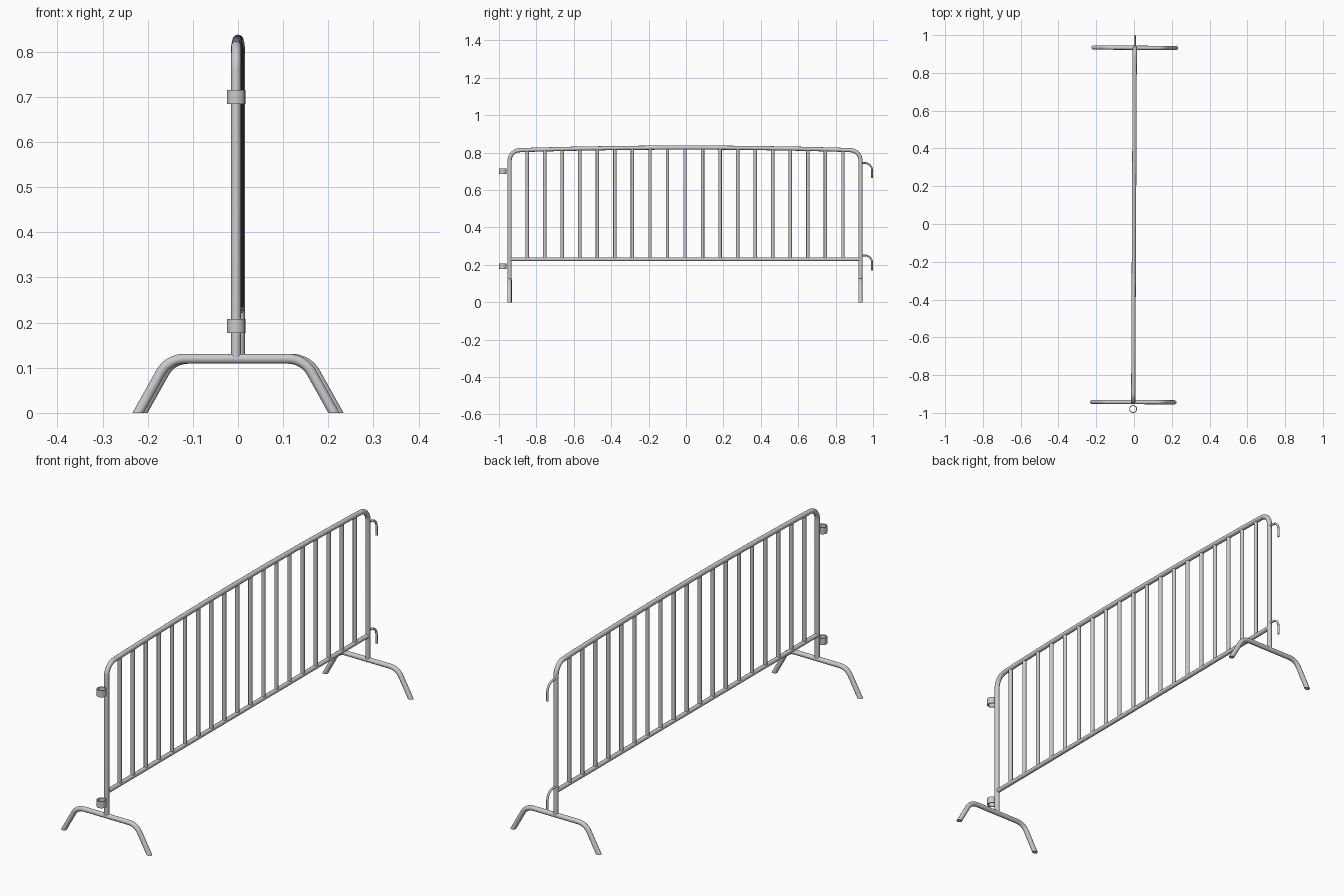
import bpy, bmesh, math
from mathutils import Vector

if "Cube" in bpy.data.objects:
    bpy.data.objects.remove(bpy.data.objects["Cube"])

YAW = -0.0045          # whole barrier sits very slightly turned
Y0, Y1 = -0.943, 0.933  # end post positions
FOOT_Z = 0.12


def finish(name, bm):
    bmesh.ops.recalc_face_normals(bm, faces=bm.faces[:])
    me = bpy.data.meshes.new(name)
    bm.to_mesh(me)
    bm.free()
    ob = bpy.data.objects.new(name, me)
    bpy.context.collection.objects.link(ob)
    ob.rotation_euler.z = YAW
    bpy.context.view_layer.objects.active = ob
    bpy.ops.object.select_all(action='DESELECT')
    ob.select_set(True)
    bpy.ops.object.shade_smooth_by_angle(angle=math.radians(40))
    return ob


def tube(name, pts, r, plane=(1, 0, 0), end_normal=None, seg=16):
    """Sweep a mitred round tube along a planar path."""
    pts = [Vector(p) for p in pts]
    u = Vector(plane)
    bm = bmesh.new()
    rings = []
    for i, p in enumerate(pts):
        t_in = (p - pts[i - 1]).normalized() if i else None
        t_out = (pts[i + 1] - p).normalized() if i < len(pts) - 1 else None
        t = t_in or t_out
        if t_in and t_out:
            m = t_in + t_out
        else:
            m = Vector(end_normal) if end_normal else t
        v = t.cross(u)
        ring = []
        for k in range(seg):
            a = 2 * math.pi * k / seg
            d = r * (math.cos(a) * u + math.sin(a) * v)
            ring.append(bm.verts.new(p + d - t * (d.dot(m) / t.dot(m))))
        rings.append(ring)
    for a, b in zip(rings, rings[1:]):
        for k in range(seg):
            j = (k + 1) % seg
            bm.faces.new((a[k], a[j], b[j], b[k]))
    bm.faces.new(rings[0])
    bm.faces.new(rings[-1])
    return finish(name, bm)


def fillet(prev, corner, nxt, radius, n=8):
    """Points of a round bend replacing a corner."""
    c = Vector(corner)
    a, b = (Vector(prev) - c).normalized(), (Vector(nxt) - c).normalized()
    half = a.angle(b) / 2
    centre = c + (a + b).normalized() * (radius / math.sin(half))
    s = (c + a * (radius / math.tan(half)) - centre).normalized()
    e = (c + b * (radius / math.tan(half)) - centre).normalized()
    return [centre + s.slerp(e, i / n) * radius for i in range(n + 1)]


def ring(name, loc, r_out, r_in, h, seg=24):
    """Short open pipe standing upright."""
    bm = bmesh.new()
    loops = []
    for r, z in ((r_out, -h / 2), (r_out, h / 2), (r_in, h / 2), (r_in, -h / 2)):
        loops.append([bm.verts.new(Vector(loc) + Vector((
            r * math.cos(2 * math.pi * k / seg), r * math.sin(2 * math.pi * k / seg), z)))
            for k in range(seg)])
    for i in range(4):
        a, b = loops[i], loops[(i + 1) % 4]
        for k in range(seg):
            j = (k + 1) % seg
            bm.faces.new((a[k], a[j], b[j], b[k]))
    return finish(name, bm)


def rail_z(y):
    """Height of the gently arched top rail."""
    return 0.827 - 0.015 * (y / 0.94) ** 2


# Outer frame: two posts and the top rail in one bent tube
zc = rail_z(0.94)
path = [Vector((0, Y0, FOOT_Z))]
path += fillet((0, Y0, 0), (0, Y0, zc), (0, 0, zc + 0.02), 0.055)
path += [Vector((0, y / 10, rail_z(y / 10))) for y in range(-8, 9)]
path += fillet((0, 0, zc + 0.02), (0, Y1, zc), (0, Y1, 0), 0.055)
path.append(Vector((0, Y1, FOOT_Z)))
tube("outer_frame", path, 0.011)

# Bottom rail
tube("bottom_rail", [(0, Y0, 0.23), (0, Y1, 0.23)], 0.010)

# Upright bars
for i in range(1, 20):
    y = Y0 + (Y1 - Y0) * i / 20
    tube(f"upright_bar_{i}", [(0, y, 0.23), (0, y, rail_z(y))], 0.009, seg=12)

# Feet with splayed legs cut flat at the ground
for name, y in (("front_foot", Y0), ("back_foot", Y1)):
    l0, l1 = (-0.217, y, 0), (-0.150, y, FOOT_Z)
    r0, r1 = (0.217, y, 0), (0.150, y, FOOT_Z)
    pts = [l0] + fillet(l0, l1, r1, 0.06) + fillet(l1, r1, r0, 0.06) + [r0]
    tube(name, pts, 0.011, plane=(0, 1, 0), end_normal=(0, 0, 1))

# Coupling rings on the front post
for name, z in (("upper_ring", 0.70), ("lower_ring", 0.193)):
    ring(name, (0, -0.9795, z), 0.0205, 0.016, 0.031)

# Coupling hooks on the back post
for name, z in (("upper_hook", 0.745), ("lower_hook", 0.251)):
    a, c, e = (0, Y1, z), (0, 0.995, z), (0, 0.995, z - 0.08)
    tube(name, [a] + fillet(a, c, e, 0.04) + [e], 0.005, seg=12)
